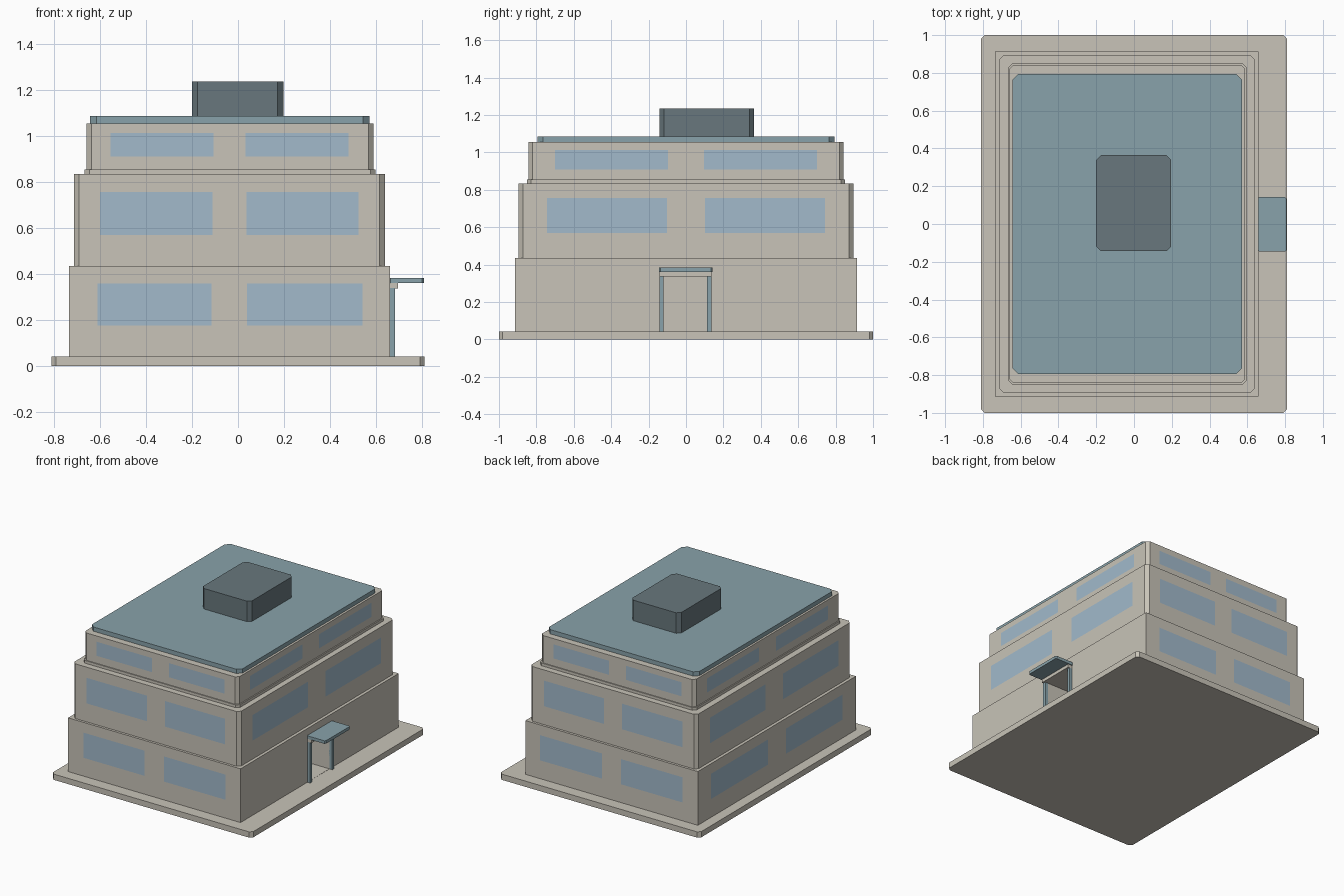
import bpy
import bmesh
from mathutils import Vector

cube = bpy.data.objects.get("Cube")
if cube:
    bpy.data.objects.remove(cube, do_unlink=True)


def material(name, rgb):
    m = bpy.data.materials.new(name)
    m.use_nodes = True
    m.diffuse_color = (*rgb, 1)
    m.node_tree.nodes["Principled BSDF"].inputs["Base Color"].default_value = (*rgb, 1)
    return m


STONE = material("warm stone", (0.58, 0.55, 0.48))
GLASS = material("pale blue glass", (0.36, 0.49, 0.60))
TEAL = material("grey teal", (0.25, 0.365, 0.405))
SLATE = material("dark slate", (0.138, 0.185, 0.205))


def block_mesh(x, y, z, chamfer):
    """Box between ranges, with its upright edges chamfered."""
    bm = bmesh.new()
    bmesh.ops.create_cube(bm, size=1)
    for v in bm.verts:
        v.co = Vector([r[0] if c < 0 else r[1] for c, r in zip(v.co, (x, y, z))])
    if chamfer:
        upright = [e for e in bm.edges
                   if abs(e.verts[0].co.z - e.verts[1].co.z) > 1e-5]
        bmesh.ops.bevel(bm, geom=upright, offset=chamfer, segments=1,
                        affect='EDGES', profile=0.5)
    return bm


def finish(name, bm, *mats):
    mesh = bpy.data.meshes.new(name)
    bmesh.ops.recalc_face_normals(bm, faces=bm.faces)
    bm.to_mesh(mesh)
    bm.free()
    for m in mats:
        mesh.materials.append(m)
    ob = bpy.data.objects.new(name, mesh)
    bpy.context.collection.objects.link(ob)
    return ob


def block(name, mat, x, y, z, chamfer=0):
    return finish(name, block_mesh(x, y, z, chamfer), mat)


def slice_at(bm, axis, values):
    normal = Vector((0, 0, 0))
    normal[axis] = 1
    for value in values:
        bmesh.ops.bisect_plane(bm, geom=bm.verts[:] + bm.edges[:] + bm.faces[:],
                               plane_co=normal * value, plane_no=normal, dist=1e-5)


def inside(value, spans):
    return any(a < value < b for a, b in spans)


def storey(name, x, y, z, chamfer, win_x, win_y, win_z, door=None):
    """Wall block with flush windows, and a doorway recess if asked."""
    bm = block_mesh(x, y, z, chamfer)
    slice_at(bm, 0, [v for s in win_x for v in s])
    slice_at(bm, 1, [v for s in win_y for v in s])
    slice_at(bm, 2, win_z)
    if door:
        slice_at(bm, 1, door[0])
        slice_at(bm, 2, door[1])
    bm.normal_update()
    opening = []
    for f in bm.faces:
        c, n = f.calc_center_median(), f.normal
        if door and n.x > 0.9:
            if inside(c.y, [door[0]]) and inside(c.z, [door[1]]):
                opening.append(f)
        elif inside(c.z, [win_z]):
            if (abs(n.y) > 0.9 and inside(c.x, win_x)) or \
                    (abs(n.x) > 0.9 and inside(c.y, win_y)):
                f.material_index = 1
    if opening:
        out = bmesh.ops.extrude_face_region(bm, geom=opening)["geom"]
        bmesh.ops.translate(bm, vec=(-door[2], 0, 0),
                            verts=[g for g in out if isinstance(g, bmesh.types.BMVert)])
        bmesh.ops.delete(bm, geom=[f for f in opening if f.is_valid], context='FACES')
    return finish(name, bm, STONE, GLASS)


def pair(inner, outer):
    return [(-outer, -inner), (inner, outer)]


# Ground slab
block("ground_slab", STONE, (-0.81, 0.81), (-1, 1), (0, 0.042), 0.02)

# Three stepped storeys
storey("ground_storey", (-0.735, 0.66), (-0.913, 0.913), (0.04, 0.435), 0,
       [(-0.61, -0.115), (0.04, 0.54)], pair(0.105, 0.76), (0.176, 0.36),
       door=((-0.12, 0.113), (0.043, 0.338), 0.2))
storey("middle_storey", (-0.713, 0.638), (-0.895, 0.895), (0.435, 0.835), 0.023,
       [(-0.60, -0.11), (0.037, 0.523)], pair(0.102, 0.743), (0.57, 0.757))
block("upper_plinth", STONE, (-0.667, 0.597), (-0.85, 0.85), (0.835, 0.855), 0.022)
storey("upper_storey", (-0.659, 0.588), (-0.843, 0.843), (0.855, 1.055), 0.022,
       [(-0.553, -0.106), (0.033, 0.48)], pair(0.097, 0.70), (0.91, 1.013))

# Roof slab and plant room
block("roof_slab", TEAL, (-0.644, 0.572), (-0.794, 0.794), (1.055, 1.086), 0.03)
block("roof_plant_room", SLATE, (-0.2, 0.197), (-0.143, 0.364), (1.086, 1.236), 0.025)

# Entrance porch
for name, y in (("door_post_right", (-0.142, -0.12)), ("door_post_left", (0.113, 0.136))):
    block(name, TEAL, (0.655, 0.683), y, (0.04, 0.34))
block("door_lintel", STONE, (0.655, 0.695), (-0.142, 0.136), (0.338, 0.362))
block("door_canopy", TEAL, (0.655, 0.808), (-0.145, 0.142), (0.362, 0.384), 0.008)
